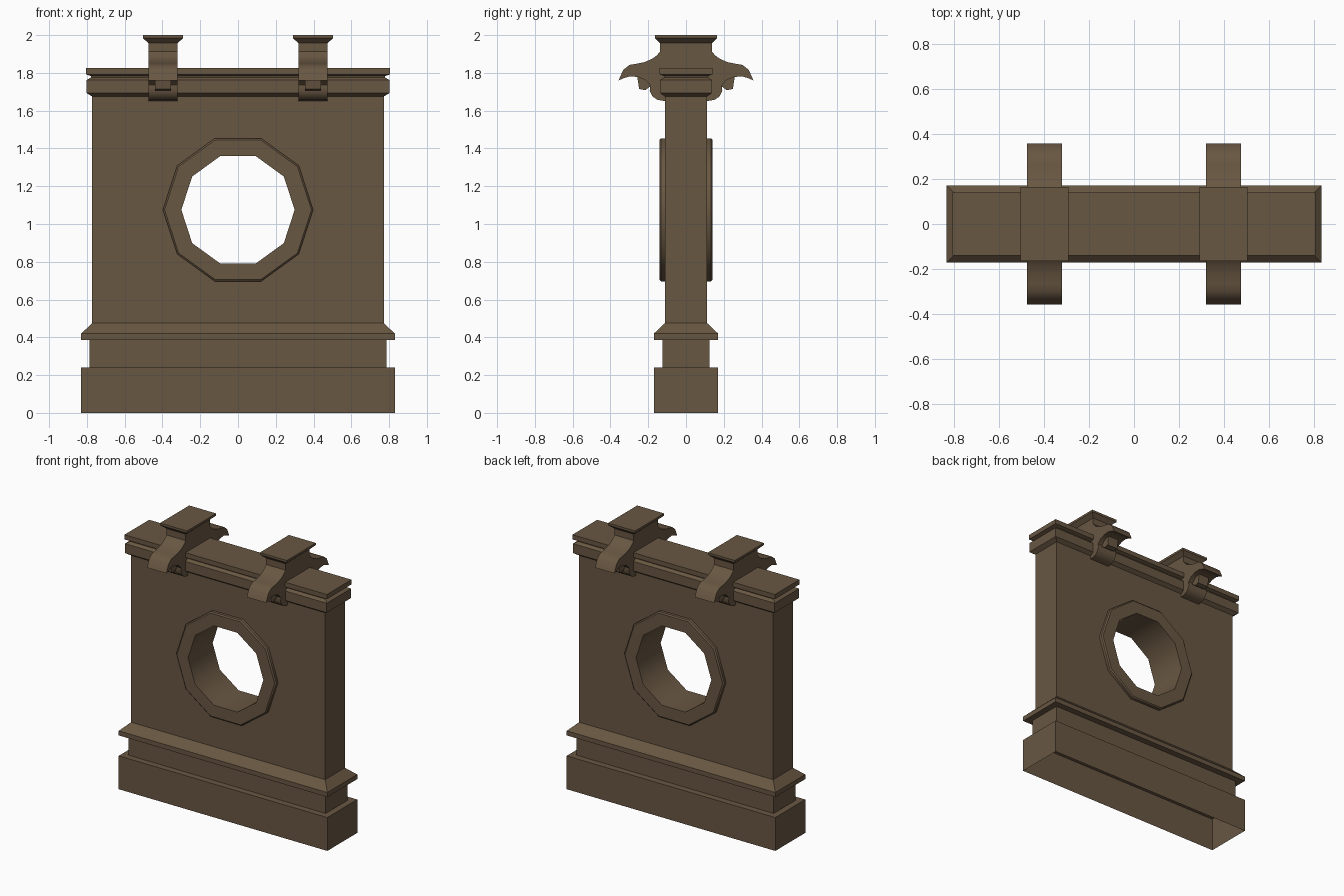
import bpy, bmesh, math
from mathutils import Vector

if "Cube" in bpy.data.objects:
    bpy.data.objects.remove(bpy.data.objects["Cube"])

stone = bpy.data.materials.new("brown_stone")
stone.diffuse_color = (0.14, 0.095, 0.055, 1)
stone.use_nodes = True
stone.node_tree.nodes["Principled BSDF"].inputs["Base Color"].default_value = stone.diffuse_color
HX, HY = 0.772, 0.112      # half size of the wall
HOLE_Z = 1.075             # height of the round window


def finish(name, bm, smooth=False, recalc=True):
    if recalc:
        bmesh.ops.recalc_face_normals(bm, faces=bm.faces)
    me = bpy.data.meshes.new(name)
    bm.to_mesh(me)
    bm.free()
    me.materials.append(stone)
    ob = bpy.data.objects.new(name, me)
    bpy.context.collection.objects.link(ob)
    if smooth:
        bpy.ops.object.select_all(action='DESELECT')
        ob.select_set(True)
        bpy.context.view_layer.objects.active = ob
        bpy.ops.object.shade_smooth_by_angle(angle=math.radians(40))
    return ob


def stack(name, rings, cx=0, cap=False):
    """Rectangular moulding lofted through (half x, half y, z) rings."""
    bm = bmesh.new()
    loops = [[bm.verts.new((cx + sx * x, sy * y, z))
              for sx, sy in ((-1, -1), (1, -1), (1, 1), (-1, 1))] for x, y, z in rings]
    for a, b in zip(loops, loops[1:]):
        for i in range(4):
            j = (i + 1) % 4
            bm.faces.new((a[i], a[j], b[j], b[i]))
    if cap:
        bm.faces.new(loops[-1])
    return finish(name, bm, recalc=False)


def prism(name, profile, cx, half_w, smooth):
    """Extrude a (y, z) outline along x."""
    bm = bmesh.new()
    f = bm.faces.new([bm.verts.new((cx - half_w, y, z)) for y, z in profile])
    ext = bmesh.ops.extrude_face_region(bm, geom=[f])
    for v in ext["geom"]:
        if isinstance(v, bmesh.types.BMVert):
            v.co.x += 2 * half_w
    return finish(name, bm, smooth)


def decagon(r):
    return [(r * math.cos(math.radians(36 * i)),
             HOLE_Z + r * math.sin(math.radians(36 * i))) for i in range(10)]


# Plinth, open underneath
stack("plinth", [(HX + d, HY + d, z) for d, z in
                 [(.058, 0), (.058, .24), (.013, .24), (.013, .387),
                  (.058, .387), (.058, .42), (0, .475)]])

# Cornice on top of the wall
stack("cornice", [(HX + d, HY + d * .85, z) for d, z in
                  [(0, 1.675), (.031, 1.694), (.031, 1.762), (.005, 1.776),
                   (.005, 1.783), (.033, 1.792), (.033, 1.826)]], cap=True)

# Wall ends
stack_z = (.475, 1.675)
for s, label in ((-1, "left"), (1, "right")):
    bm = bmesh.new()
    c = [(-s * HY, stack_z[0]), (s * HY, stack_z[0]), (s * HY, stack_z[1]), (-s * HY, stack_z[1])]
    bm.faces.new([bm.verts.new((s * HX, y, z)) for y, z in c])
    finish("wall_end_" + label, bm, recalc=False)

# Wall front and back, with the window opening
for s, label in ((-1, "front"), (1, "back")):
    bm = bmesh.new()
    rect = [(-HX, .475), (HX, .475), (HX, 1.675), (-HX, 1.675)]
    edges = []
    for loop in (rect, decagon(.39)):
        vs = [bm.verts.new((x, s * HY, z)) for x, z in loop]
        edges += [bm.edges.new((vs[i], vs[(i + 1) % len(vs)])) for i in range(len(vs))]
    bmesh.ops.triangle_fill(bm, use_beauty=True, edges=edges, normal=Vector((0, s, 0)))
    bm.normal_update()
    for f in bm.faces:
        if f.normal.y * s < 0:
            f.normal_flip()
    finish("wall_" + label, bm, recalc=False)

# Ten-sided window ring through the wall
bm = bmesh.new()
section = [(.30, -.14), (.389, -.14), (.398, -.132), (.398, .132), (.389, .14), (.30, .14)]
rings = [[bm.verts.new((x, y, z)) for x, z in decagon(r)] for r, y in section]
for a, b in zip(rings, rings[1:] + rings[:1]):
    for i in range(10):
        j = (i + 1) % 10
        bm.faces.new((a[i], a[j], b[j], b[i]))
finish("window_ring", bm, smooth=True)

# Scroll brackets that straddle the cornice
half = [(.138, 1.962), (.138, 1.912), (.155, 1.892), (.18, 1.874), (.22, 1.857),
        (.265, 1.848), (.30, 1.842), (.333, 1.815), (.357, 1.76),
        (.33, 1.772), (.295, 1.782), (.255, 1.778), (.215, 1.762), (.19, 1.735),
        (.192, 1.705), (.178, 1.675), (.15, 1.657), (.105, 1.65)]
outline = half + [(-y, z) for y, z in reversed(half)]
tongue = [(.15, 1.775), (.258, 1.78), (.248, 1.715), (.215, 1.708), (.195, 1.725), (.15, 1.72)]
for s, label in ((-1, "left"), (1, "right")):
    cx = s * .397
    prism("bracket_" + label, outline, cx, .077, True)
    for t, side in ((1, "back"), (-1, "front")):
        prism(f"bracket_tongue_{label}_{side}", [(t * y, z) for y, z in tongue], cx, .042, False)
    stack("bracket_cap_" + label,
          [(.077, .138, 1.958), (.107, .165, 1.984), (.107, .165, 2.0)], cx, cap=True)
